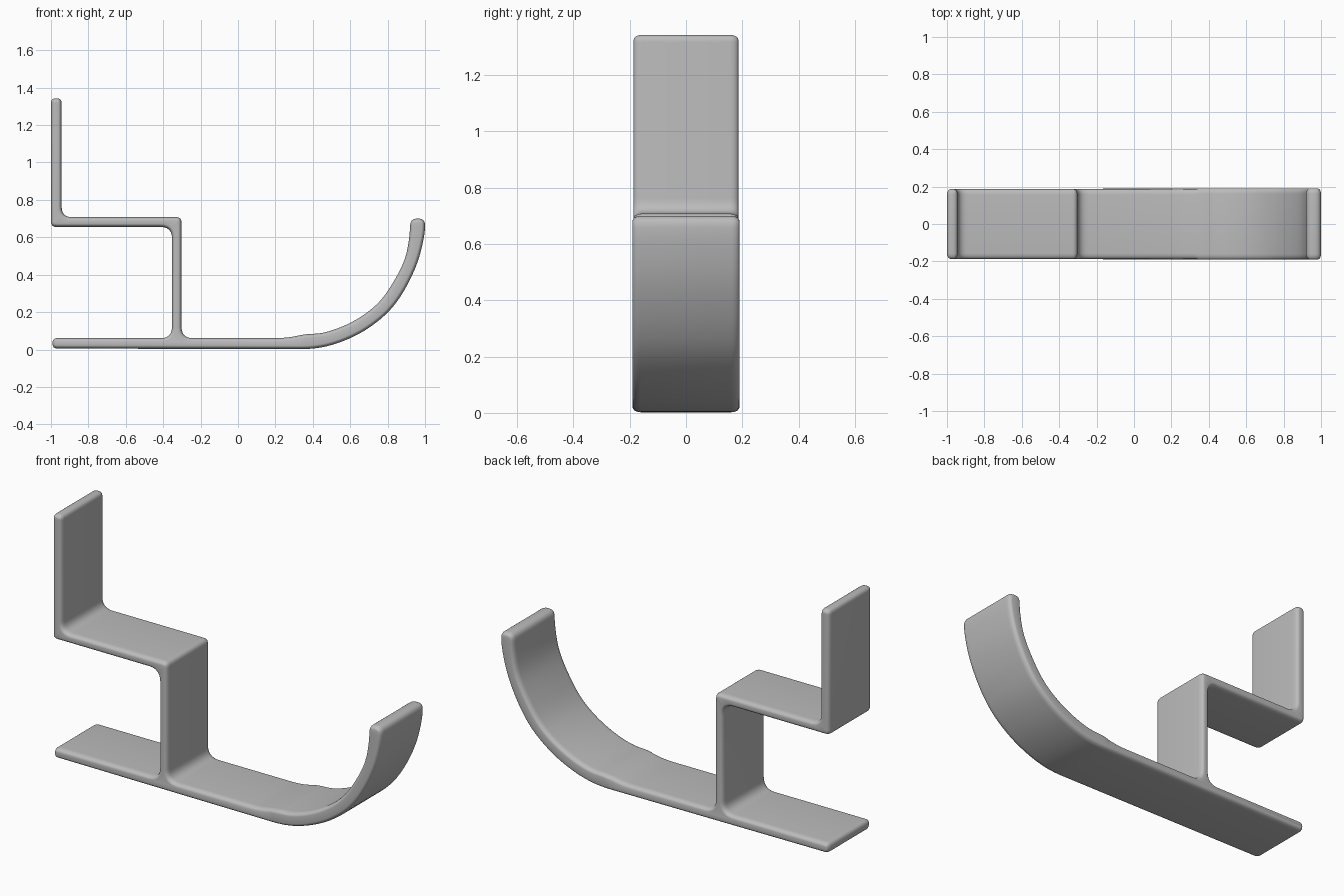
import bpy, bmesh, math
from mathutils import Vector

cube = bpy.data.objects.get("Cube")
if cube:
    bpy.data.objects.remove(cube, do_unlink=True)

# Side profile, counterclockwise: x, z, corner setback
PROFILE = [
    (-0.992, 0.005, 0.027), (0.41, 0.002, 0.08),
    # outside of the upturned nose
    (0.54, 0.033, 0.1), (0.68, 0.098, 0.1), (0.81, 0.2, 0.1), (0.895, 0.32, 0.1),
    (0.965, 0.47, 0.1), (1.0, 0.62, 0.1), (1.0, 0.7, 0.036),
    # inside of the nose
    (0.922, 0.7, 0.036), (0.917, 0.6, 0.1), (0.897, 0.49, 0.1), (0.85, 0.39, 0.1),
    (0.77, 0.265, 0.1), (0.68, 0.187, 0.1), (0.57, 0.125, 0.1), (0.45, 0.085, 0.1),
    (0.36, 0.083, 0.1), (0.26, 0.061, 0.06),
    # post, shelf and upright
    (-0.302, 0.061, 0.06), (-0.302, 0.708, 0.03), (-0.943, 0.708, 0.055),
    (-0.943, 1.343, 0.027), (-1.0, 1.343, 0.027), (-1.0, 0.655, 0.03),
    (-0.353, 0.655, 0.06), (-0.353, 0.061, 0.06), (-0.992, 0.061, 0.027),
]
HALF_WIDTH, INSET, DEPTH, STEPS = 0.186, 0.018, 0.03, 5


def rounded(profile, steps=6):
    """Replace every corner by a short curve."""
    pts, n = [], len(profile)
    for i, (x, z, r) in enumerate(profile):
        p = Vector((x, z))
        ends = []
        for q in (profile[i - 1], profile[(i + 1) % n]):
            d = Vector(q[:2]) - p
            ends.append(p + d.normalized() * min(r, d.length * 0.48))
        for k in range(steps + 1):
            t = k / steps
            pts.append(ends[0] * (1 - t) ** 2 + p * 2 * t * (1 - t) + ends[1] * t * t)
    return pts


def inward_normals(pts):
    out = []
    for i in range(len(pts)):
        t = (pts[(i + 1) % len(pts)] - pts[i - 1]).normalized()
        out.append(Vector((-t.y, t.x)))
    return out


outline = rounded(PROFILE)
normals = inward_normals(outline)

# Rings across the width, with softened front and back rims
angles = [math.pi / 2 * k / STEPS for k in range(STEPS + 1)]
rims = [(INSET * (1 - math.sin(a)), DEPTH * (1 - math.cos(a))) for a in angles]
rings = [(-1, i, d) for i, d in rims] + [(1, i, d) for i, d in reversed(rims)]

bm = bmesh.new()
loops = []
for side, inset, depth in rings:
    loop = []
    for p, nrm in zip(outline, normals):
        q = p + nrm * inset
        flare = 0.004 if p.x > 0.33 else 0.0
        loop.append(bm.verts.new((q.x, side * (HALF_WIDTH + flare - depth), q.y)))
    loops.append(loop)
n = len(outline)
for a, b in zip(loops, loops[1:]):
    for i in range(n):
        j = (i + 1) % n
        bm.faces.new((a[i], a[j], b[j], b[i]))
caps = [bm.faces.new(loops[0]), bm.faces.new(loops[-1])]
bmesh.ops.recalc_face_normals(bm, faces=bm.faces)
bmesh.ops.triangulate(bm, faces=caps)

mesh = bpy.data.meshes.new("stepped_runner")
bm.to_mesh(mesh)
bm.free()
runner = bpy.data.objects.new("stepped_runner", mesh)
bpy.context.collection.objects.link(runner)

# Plain grey finish
grey = bpy.data.materials.new("plain_grey")
grey.use_nodes = True
colour = (0.5, 0.5, 0.5, 1)
grey.diffuse_color = colour
grey.node_tree.nodes["Principled BSDF"].inputs["Base Color"].default_value = colour
mesh.materials.append(grey)

bpy.ops.object.select_all(action="DESELECT")
runner.select_set(True)
bpy.context.view_layer.objects.active = runner
bpy.ops.object.shade_smooth_by_angle(angle=math.radians(40))
